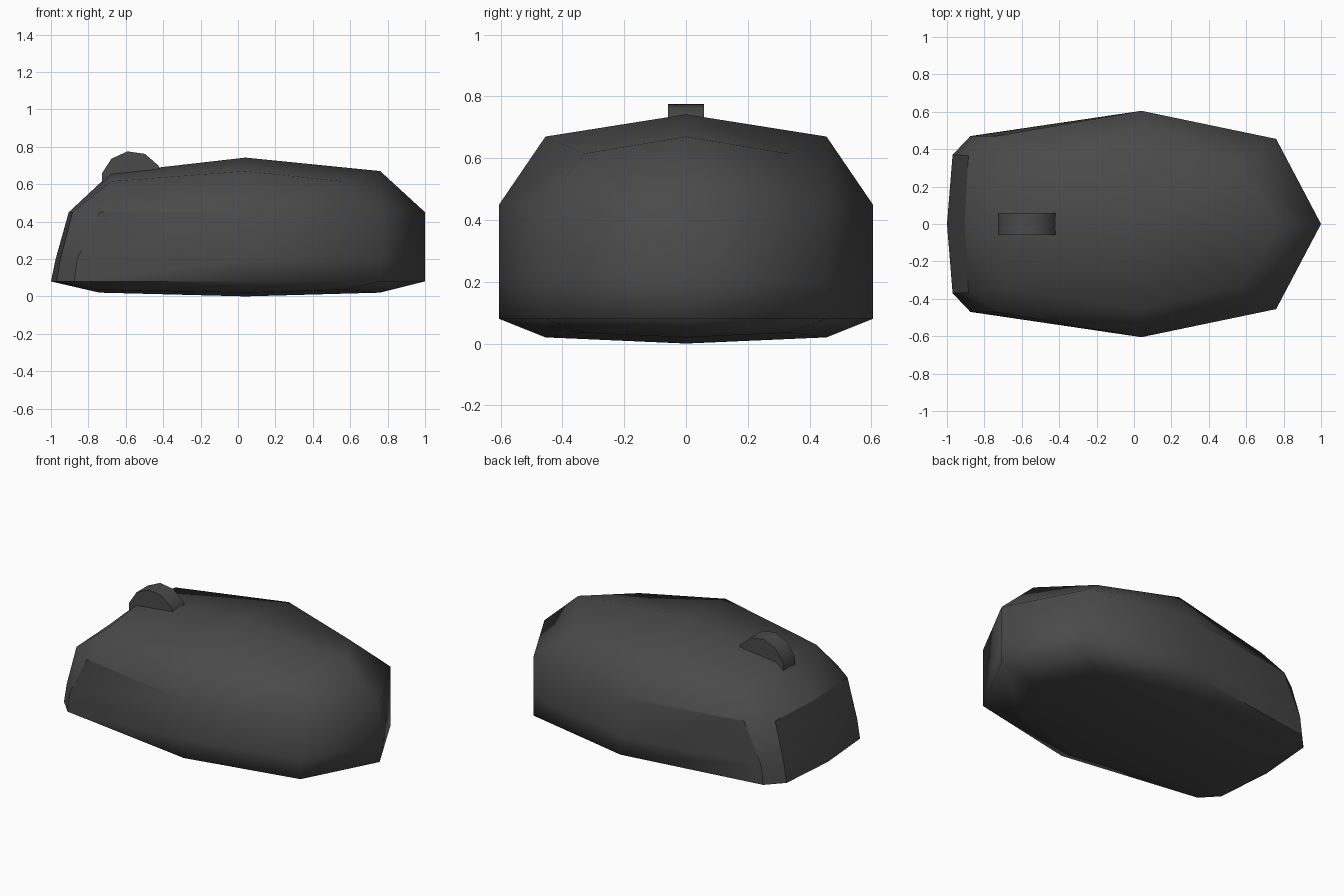
import bpy, bmesh, math

if "Cube" in bpy.data.objects:
    bpy.data.objects.remove(bpy.data.objects["Cube"])

plastic = bpy.data.materials.new("charcoal plastic")
plastic.diffuse_color = (0.068, 0.068, 0.068, 1)
plastic.use_nodes = True
plastic.node_tree.nodes["Principled BSDF"].inputs["Base Color"].default_value = plastic.diffuse_color


def finish(bm, name):
    bmesh.ops.recalc_face_normals(bm, faces=bm.faces)
    mesh = bpy.data.meshes.new(name)
    bm.to_mesh(mesh)
    bm.free()
    mesh.materials.append(plastic)
    obj = bpy.data.objects.new(name, mesh)
    bpy.context.collection.objects.link(obj)
    return obj


# Body: half outlines (y >= 0) from the rounded back tip to the blunt nose
rings = [
    [(.76, 0, .02), (.56, .33, .035), (.04, .455, .02), (-.74, .36, .035), (-.74, .36, .035), (-.74, 0, .02)],
    [(1, 0, .08), (.76, .455, .08), (.04, .605, .08), (-.875, .47, .08), (-.97, .37, .08), (-1, 0, .08)],
    [(1, 0, .2), (.76, .455, .2), (.04, .605, .2), (-.86, .47, .2), (-.95, .37, .2), (-.975, 0, .2)],
    [(1, 0, .45), (.76, .455, .45), (.04, .605, .45), (-.74, .47, .45), (-.885, .365, .45), (-.905, 0, .45)],
    [(.76, 0, .67), (.56, .33, .615), (.04, .455, .67), (-.68, .34, .615), (-.68, .34, .615), (-.68, 0, .66)],
]
bm = bmesh.new()
loops = []
for half in rings:
    full = half + [(x, -y, z) for x, y, z in half[-2:0:-1]]
    loops.append([bm.verts.new(p) for p in full])
n = len(loops[0])
for low, high in zip(loops, loops[1:]):
    for i in range(n):
        j = (i + 1) % n
        bm.faces.new((low[i], low[j], high[j], high[i]))
for loop, z in ((loops[0], 0), (loops[-1], .742)):
    c = bm.verts.new((.04, 0, z))
    for i in range(n):
        bm.faces.new((loop[i], loop[(i + 1) % n], c))
for f in bm.faces:
    f.smooth = True


def crease(a, b):
    e = bm.edges.get((a, b))
    if e:
        e.smooth = False


# Crisp edges of the nose corner strips and side panels
for k in (1, 2):
    for i in (3, 4, 6, 7):
        crease(loops[k][i], loops[k + 1][i])
for i in (2, 4, 5, 7):
    crease(loops[3][i], loops[3][i + 1])
for i in range(2, 8):
    crease(loops[1][i], loops[1][i + 1])
bmesh.ops.remove_doubles(bm, verts=bm.verts, dist=.0005)
finish(bm, "mouse_body")

# Scroll wheel: an eleven-sided disc sunk into the top
bm = bmesh.new()
sides, r = 11, .168
left, right = [], []
for i in range(sides):
    a = math.radians(98) + i * math.tau / sides
    x, z = -.567 + r * math.cos(a), .609 + r * math.sin(a)
    left.append(bm.verts.new((x, .058, z)))
    right.append(bm.verts.new((x, -.058, z)))
bm.faces.new(left)
bm.faces.new(right)
for i in range(sides):
    j = (i + 1) % sides
    f = bm.faces.new((left[i], left[j], right[j], right[i]))
    f.smooth = True
    for a, b in ((left[i], left[j]), (right[i], right[j])):
        bm.edges.get((a, b)).smooth = False
finish(bm, "scroll_wheel")
